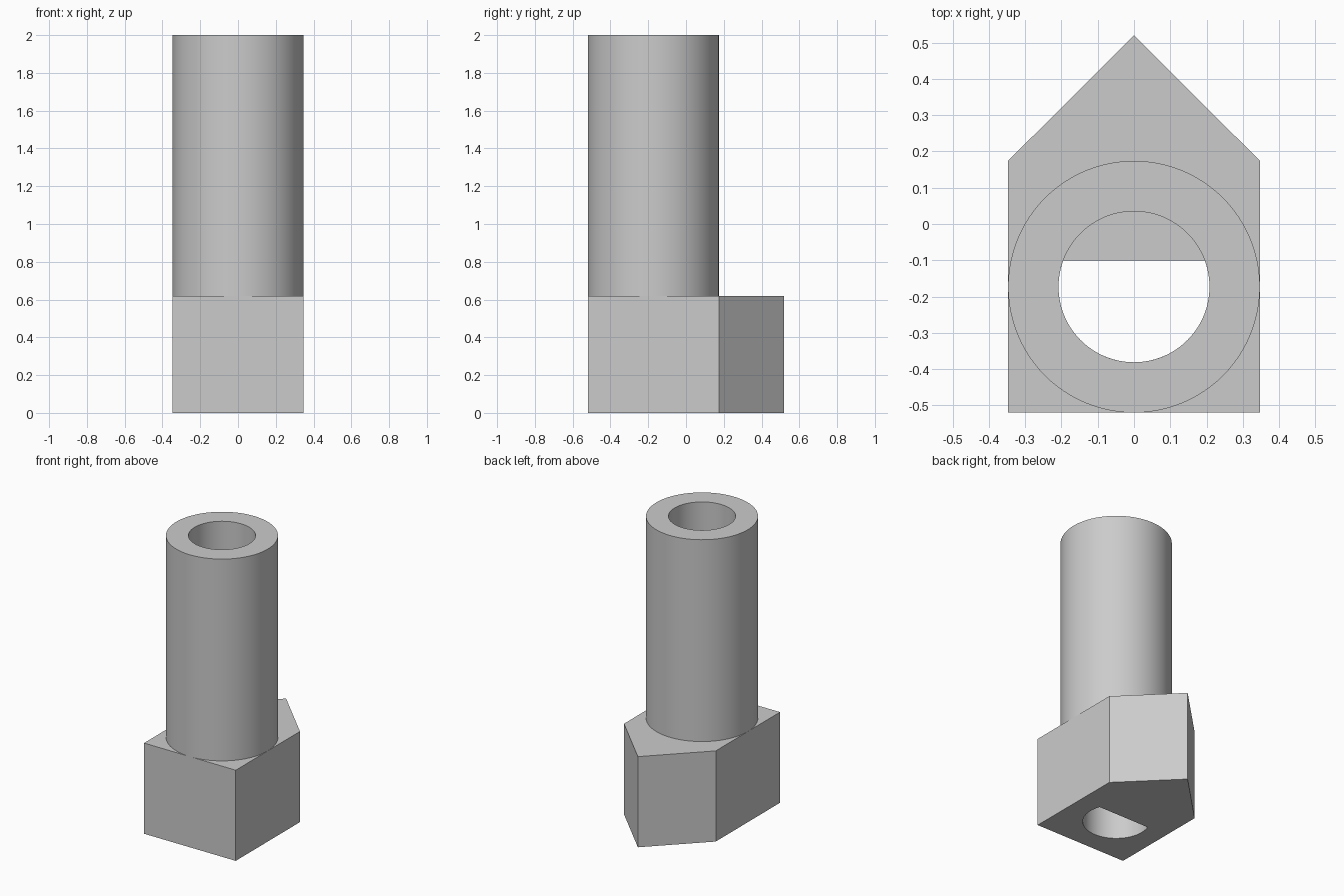
import bpy, bmesh, math

if "Cube" in bpy.data.objects:
    bpy.data.objects.remove(bpy.data.objects["Cube"])

HALF_W = 0.347      # half width of base, also tube radius
AXIS_Y = -0.173     # tube axis
BORE_R = 0.208
BASE_H = 0.62
FLAT_Y = -0.10      # flat side of the shaft hole

metal = bpy.data.materials.new("plain grey")
metal.diffuse_color = (0.6, 0.6, 0.6, 1)
metal.use_nodes = True
metal.node_tree.nodes["Principled BSDF"].inputs["Base Color"].default_value = metal.diffuse_color


def arc(radius, start, end, n):
    """Points along an arc around the tube axis."""
    return [(radius * math.cos(start + (end - start) * i / n),
             AXIS_Y + radius * math.sin(start + (end - start) * i / n))
            for i in range(n + 1)]


def prism(name, loops, z0, z1, open_bottom=False):
    """Extrude an outline with holes from z0 to z1."""
    curve = bpy.data.curves.new(name + "_profile", 'CURVE')
    curve.dimensions = '2D'
    curve.fill_mode = 'BOTH'
    curve.extrude = (z1 - z0) / 2
    for pts in loops:
        spline = curve.splines.new('POLY')
        spline.points.add(len(pts) - 1)
        for p, (x, y) in zip(spline.points, pts):
            p.co = (x, y, 0, 1)
        spline.use_cyclic_u = True
    temp = bpy.data.objects.new(name + "_profile", curve)
    bpy.context.collection.objects.link(temp)
    bpy.context.view_layer.update()
    dg = bpy.context.evaluated_depsgraph_get()
    mesh = bpy.data.meshes.new_from_object(temp.evaluated_get(dg))
    bpy.data.objects.remove(temp)

    bm = bmesh.new()
    bm.from_mesh(mesh)
    bmesh.ops.translate(bm, verts=bm.verts, vec=(0, 0, (z0 + z1) / 2))
    bmesh.ops.remove_doubles(bm, verts=bm.verts, dist=1e-5)
    bmesh.ops.recalc_face_normals(bm, faces=bm.faces)
    if open_bottom:
        low = [f for f in bm.faces if all(v.co.z < z0 + 1e-4 for v in f.verts)]
        bmesh.ops.delete(bm, geom=low, context='FACES')
    bm.to_mesh(mesh)
    bm.free()
    mesh.materials.clear()
    mesh.materials.append(metal)
    mesh.name = name
    obj = bpy.data.objects.new(name, mesh)
    bpy.context.collection.objects.link(obj)
    bpy.ops.object.select_all(action='DESELECT')
    obj.select_set(True)
    bpy.context.view_layer.objects.active = obj
    bpy.ops.object.shade_smooth_by_angle(angle=math.radians(30))
    return obj


# Pointed base block with a flat-sided shaft hole
outline = [(-HALF_W, -0.52), (HALF_W, -0.52), (HALF_W, 0.174),
           (0, 0.52), (-HALF_W, 0.174)]
a = math.asin((FLAT_Y - AXIS_Y) / BORE_R)
d_hole = arc(BORE_R, math.pi - a, 2 * math.pi + a, 64)
prism("base_block", [outline, d_hole], 0, BASE_H)

# Hollow round tube standing on the base
full = 2 * math.pi
prism("tube", [arc(HALF_W, 0, full, 96)[:-1], arc(BORE_R, 0, full, 96)[:-1]],
      BASE_H, 2.0, open_bottom=True)
